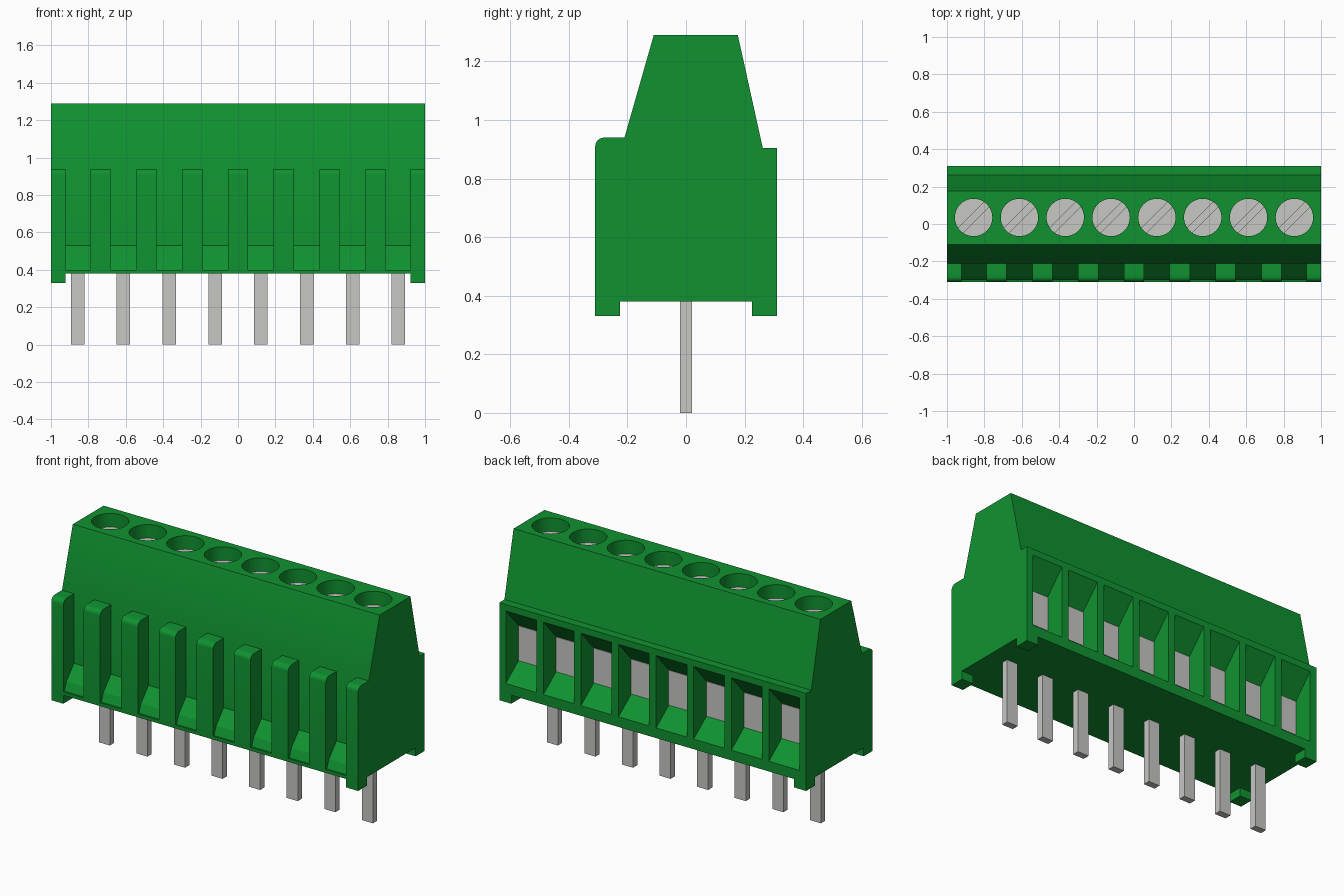
import bpy, bmesh, math
from mathutils import Matrix, Vector

if "Cube" in bpy.data.objects:
    bpy.data.objects.remove(bpy.data.objects["Cube"], do_unlink=True)

POLES = 8
PITCH = 0.245
XS = [(i - (POLES - 1) / 2) * PITCH for i in range(POLES)]


def material(name, rgb):
    m = bpy.data.materials.new(name)
    m.use_nodes = True
    m.diffuse_color = (*rgb, 1)
    m.node_tree.nodes["Principled BSDF"].inputs["Base Color"].default_value = (*rgb, 1)
    return m


GREEN = material("green_plastic", (0.005, 0.29, 0.03))
METAL = material("grey_metal", (0.57, 0.57, 0.55))


def finish(bm, name, mat):
    bmesh.ops.recalc_face_normals(bm, faces=bm.faces)
    me = bpy.data.meshes.new(name)
    bm.to_mesh(me)
    bm.free()
    me.materials.append(mat)
    ob = bpy.data.objects.new(name, me)
    bpy.context.collection.objects.link(ob)
    return ob


def extrude_x(bm, profile, x0, x1):
    """Extrude a (y, z) profile from x0 to x1."""
    face = bm.faces.new([bm.verts.new((x0, y, z)) for y, z in profile])
    new = bmesh.ops.extrude_face_region(bm, geom=[face])["geom"]
    bmesh.ops.translate(bm, vec=(x1 - x0, 0, 0),
                        verts=[v for v in new if isinstance(v, bmesh.types.BMVert)])


def box(bm, x, y, z, turn=0):
    """Box from (min, max) ranges, optionally turned about its vertical axis."""
    centre = Vector(((x[0] + x[1]) / 2, (y[0] + y[1]) / 2, (z[0] + z[1]) / 2))
    size = (x[1] - x[0], y[1] - y[0], z[1] - z[0], 1)
    bmesh.ops.create_cube(bm, size=1, matrix=Matrix.Translation(centre)
                          @ Matrix.Rotation(turn, 4, 'Z') @ Matrix.Diagonal(size))


def cylinder(bm, x, y, r, z0, z1):
    bmesh.ops.create_cone(bm, cap_ends=True, segments=40, radius1=r, radius2=r, depth=z1 - z0,
                          matrix=Matrix.Translation((x, y, (z0 + z1) / 2)))


def cut(ob, cutter):
    """Subtract the cutter, then discard it."""
    mod = ob.modifiers.new("cut", 'BOOLEAN')
    mod.operation = 'DIFFERENCE'
    mod.solver = 'EXACT'
    mod.object = cutter
    cutter.hide_render = True
    select(ob)
    bpy.ops.object.modifier_apply(modifier=mod.name)
    bpy.data.objects.remove(cutter, do_unlink=True)


def select(ob):
    bpy.ops.object.select_all(action='DESELECT')
    ob.select_set(True)
    bpy.context.view_layer.objects.active = ob


def smooth(ob):
    select(ob)
    bpy.ops.object.shade_smooth_by_angle(angle=math.radians(25))


# Housing core with tapered upper part
bm = bmesh.new()
extrude_x(bm, [(-0.21, 0.38), (0.31, 0.38), (0.31, 0.905), (0.262, 0.905), (0.177, 1.29),
               (-0.11, 1.29), (-0.21, 0.94)], -1, 1)
housing = finish(bm, "housing", GREEN)

# Screw wells in the top and funnel-shaped wire openings in the back
HOLE_Y, HOLE_R, SCREW_TOP = 0.035, 0.1, 1.21
bm = bmesh.new()
for x in XS:
    cylinder(bm, x, HOLE_Y, HOLE_R, 1.16, 1.4)
    extrude_x(bm, [(0.19, 0.53), (0.31, 0.44), (0.4, 0.44), (0.4, 0.867), (0.31, 0.867),
                   (0.19, 0.735)], x - 0.1, x + 0.1)
cut(housing, finish(bm, "well_cutter", GREEN))
smooth(housing)

# Front ribs between the poles, with a rounded upper front edge
R = 0.03
arc = [(-0.31 + R - R * math.cos(a), 0.94 - R + R * math.sin(a))
       for a in (math.pi / 2 * k / 6 for k in range(7))]
rib = [(-0.21, 0.38), (-0.31, 0.38)] + arc + [(-0.21, 0.94)]
bm = bmesh.new()
for i in range(POLES + 1):
    c = (i - POLES / 2) * PITCH
    extrude_x(bm, rib, -1 if i == 0 else c - 0.054, 1 if i == POLES else c + 0.054) \
        if 0 < i < POLES else extrude_x(bm, rib, *((-1, -0.922) if i == 0 else (0.922, 1)))
smooth(finish(bm, "front_ribs", GREEN))

# Sloped ramps and bottom lip between the ribs
bm = bmesh.new()
for x in XS:
    extrude_x(bm, [(-0.21, 0.38), (-0.31, 0.38), (-0.31, 0.40), (-0.30, 0.40), (-0.28, 0.45),
                   (-0.21, 0.53)], x - 0.0685, x + 0.0685)
finish(bm, "front_ramps", GREEN)

# Corner feet
bm = bmesh.new()
for sx in (-1, 1):
    for sy in (-1, 1):
        box(bm, sorted((sx * 0.922, sx)), sorted((sy * 0.225, sy * 0.31)), (0.33, 0.38))
finish(bm, "corner_feet", GREEN)

# Slotted clamp screws
bm = bmesh.new()
slots = bmesh.new()
for x in XS:
    cylinder(bm, x, HOLE_Y, HOLE_R, 1.15, SCREW_TOP)
    box(slots, (x - 0.2 / 1.7, x + 0.2 / 1.7), (HOLE_Y - 0.018, HOLE_Y + 0.018),
        (SCREW_TOP - 0.03, SCREW_TOP + 0.03), math.radians(45))
screws = finish(bm, "clamp_screws", METAL)
cut(screws, finish(slots, "slot_cutter", METAL))
smooth(screws)

# Metal clamps at the bottom of the wire openings
bm = bmesh.new()
for x in XS:
    box(bm, (x - 0.1, x + 0.1), (0.15, 0.193), (0.53, 0.735))
finish(bm, "wire_clamps", METAL)

# Solder pins
bm = bmesh.new()
for x in XS:
    box(bm, (x - 0.036, x + 0.036), (-0.02, 0.02), (0, 0.4))
finish(bm, "solder_pins", METAL)
